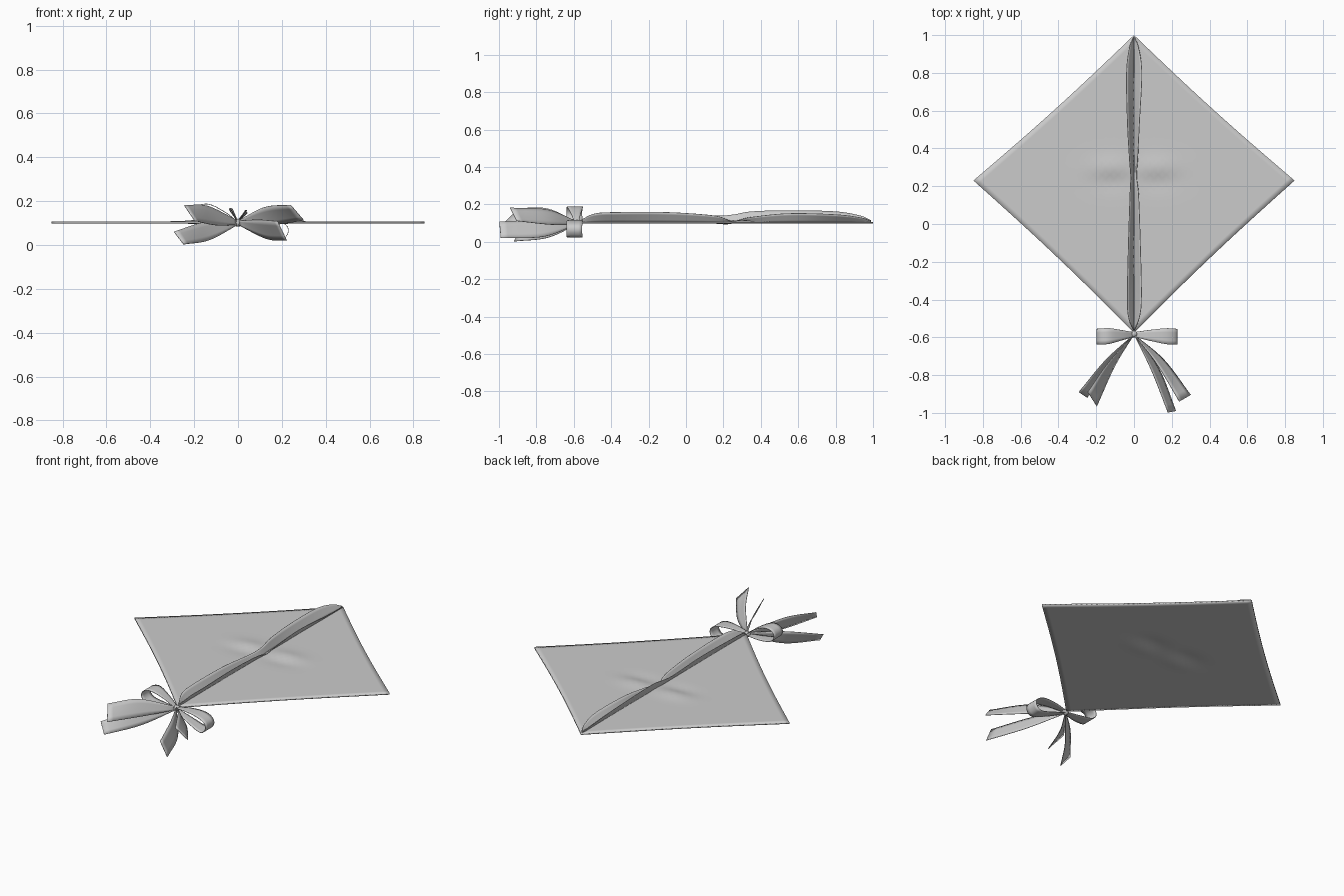
import bpy, math
from mathutils import Vector

if "Cube" in bpy.data.objects:
    bpy.data.objects.remove(bpy.data.objects["Cube"])


def add_surface(name, rows, thickness):
    # grid of points -> smooth thin sheet
    n, m = len(rows), len(rows[0])
    verts = [p for r in rows for p in r]
    faces = [(i*m + j, i*m + j + 1, (i+1)*m + j + 1, (i+1)*m + j)
             for i in range(n - 1) for j in range(m - 1)]
    me = bpy.data.meshes.new(name)
    me.from_pydata(verts, [], faces)
    ob = bpy.data.objects.new(name, me)
    bpy.context.collection.objects.link(ob)
    mod = ob.modifiers.new("thickness", 'SOLIDIFY')
    mod.thickness = thickness
    mod.offset = 0
    bpy.ops.object.select_all(action='DESELECT')
    bpy.context.view_layer.objects.active = ob
    ob.select_set(True)
    bpy.ops.object.shade_smooth_by_angle(angle=math.radians(40))
    return ob


def spline(pts, steps=6):
    # Catmull-Rom through the control points
    pts = [Vector(p) for p in pts]
    ext = [2*pts[0] - pts[1]] + pts + [2*pts[-1] - pts[-2]]
    out = []
    for i in range(1, len(ext) - 2):
        a, b, c, d = ext[i-1:i+3]
        for s in range(steps):
            t = s / steps
            out.append(0.5*(2*b + (c-a)*t + (2*a-5*b+4*c-d)*t*t + (3*b-a-3*c+d)*t**3))
    return out + [pts[-1]]


def ribbon(name, edge_a, edge_b):
    # strip of cloth between two curved edges
    rows = [[a.lerp(b, k/4) for k in range(5)]
            for a, b in zip(spline(edge_a), spline(edge_b))]
    return add_surface(name, rows, 0.003)


# Sail: bilinear diamond with slightly hollow edges and puckers at the middle
top, right, bottom, left = (Vector(p) for p in
                            ((0, 1, 0), (.85, .23, 0), (0, -.575, 0), (-.85, .23, 0)))
N = 40
rows = []
for i in range(N + 1):
    u = i / N
    row = []
    for j in range(N + 1):
        v = j / N
        p = (top*(1-u) + right*u)*(1-v) + (left*(1-u) + bottom*u)*v
        hollow = 0.012*max(math.sin(math.pi*u)*abs(2*v-1)**3,
                           math.sin(math.pi*v)*abs(2*u-1)**3)
        p = p + (Vector((0, .22, 0)) - p)*hollow*1.5
        r = abs(p.x)
        pucker = math.exp(-((r-.12)/.11)**2)
        p.z = .103 + .012*pucker*(math.exp(-((p.y-.29)/.06)**2)
                                  - .7*math.exp(-((p.y-.23)/.05)**2))
        row.append(p)
    rows.append(row)
add_surface("sail", rows, .009)

# Centre fins: two raised flaps forming a V along the spine
ys = (.99, .93, .80, .55, .35, .25, .15, -.10, -.38, -.49, -.56)
base = [(0, y, .104) for y in ys]
xr = (.003, .025, .042, .030, .020, .014, .025, .034, .040, .030, .004)
zr = (.112, .130, .146, .152, .132, .112, .140, .158, .158, .150, .118)
xl = (.003, .025, .040, .036, .025, .018, .022, .030, .036, .030, .004)
zl = (.115, .140, .162, .168, .162, .145, .140, .158, .157, .148, .118)
ribbon("right_fin", base, [(x, y, z) for x, y, z in zip(xr, ys, zr)])
ribbon("left_fin", base, [(-x, y, z) for x, y, z in zip(xl, ys, zl)])


# Bow loops: teardrops in the xz plane, ribbon width along y
def bow_loop(name, path):
    xm = max(abs(x) for x, z in path)
    w = [.012 + .03*min(1, abs(x)/xm*1.5) for x, z in path]
    ribbon(name, [(x, -.597 + .012*(1-abs(x)/xm) + h, z) for (x, z), h in zip(path, w)],
           [(x, -.597 + .012*(1-abs(x)/xm) - h, z) for (x, z), h in zip(path, w)])


bow_loop("left_loop", [(0, .105), (-.06, .150), (-.13, .185), (-.18, .178),
                       (-.197, .145), (-.17, .112), (-.09, .100), (0, .098)])
bow_loop("right_loop", [(0, .105), (.08, .115), (.17, .112), (.222, .088),
                        (.226, .050), (.19, .026), (.09, .058), (0, .095)])


# Bow tails: start narrow at the knot, widen, end on slanted cuts
def tail(name, mid_a, end_a, mid_b, end_b):
    ribbon(name, [(0, -.585, .110), mid_a, end_a], [(0, -.585, .092), mid_b, end_b])


tail("left_upper_tail", (-.14, -.74, .178), (-.245, -.89, .180),
     (-.10, -.75, .090), (-.197, -.965, .110))
tail("left_lower_tail", (-.15, -.72, .105), (-.292, -.89, .060),
     (-.13, -.74, .022), (-.248, -.92, .003))
tail("right_upper_tail", (.12, -.74, .172), (.240, -.94, .182),
     (.16, -.72, .092), (.300, -.905, .112))
tail("right_lower_tail", (.09, -.77, .115), (.180, -.998, .108),
     (.13, -.76, .028), (.222, -.99, .020))

# Knot
bpy.ops.mesh.primitive_uv_sphere_add(segments=16, ring_count=10, radius=.018,
                                     location=(0, -.583, .101))
bpy.context.object.name = "knot"
bpy.ops.object.shade_smooth_by_angle()
